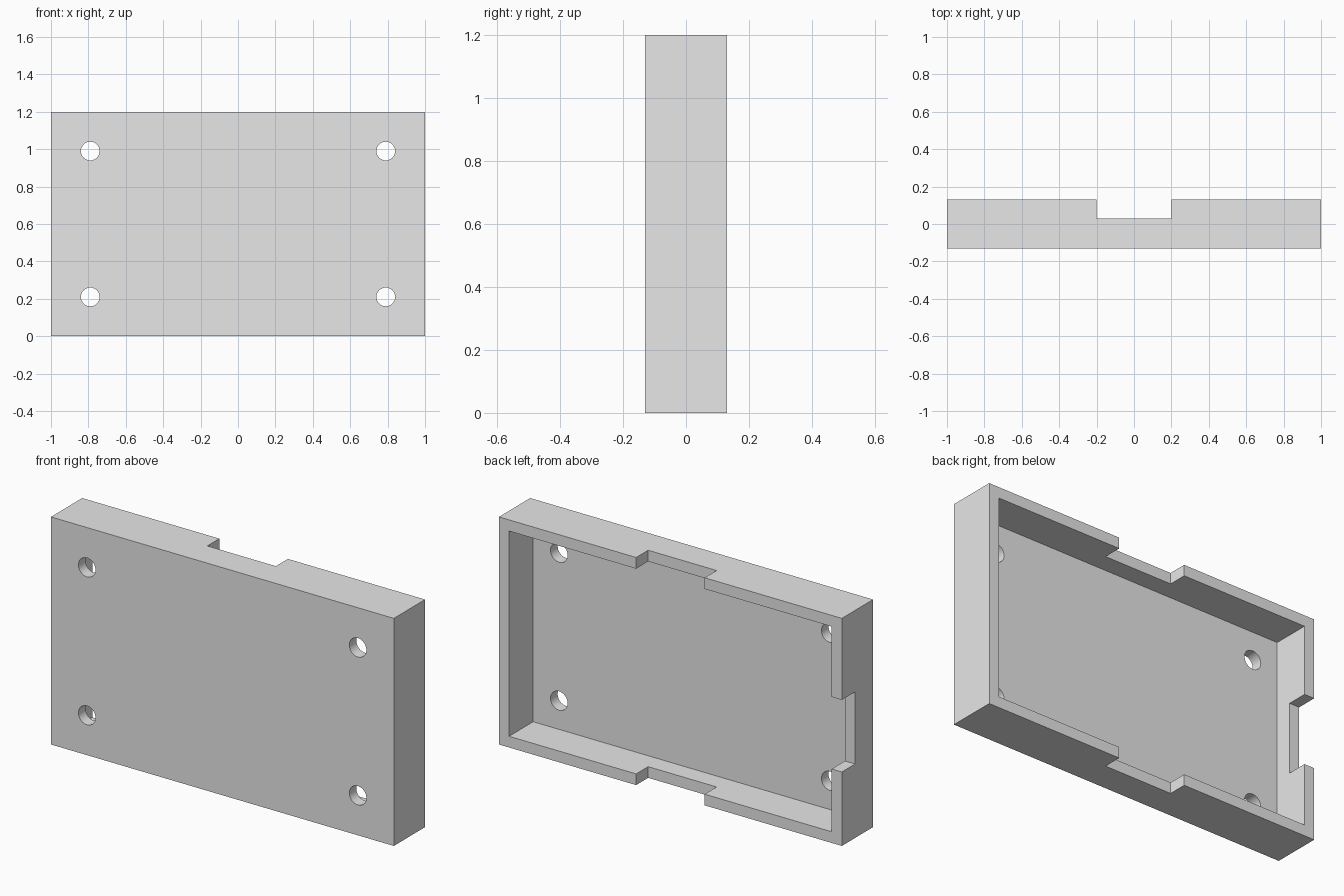
import bpy
from math import radians

if "Cube" in bpy.data.objects:
    bpy.data.objects.remove(bpy.data.objects["Cube"], do_unlink=True)

WIDTH, DEPTH, HEIGHT = 2.0, 0.26, 1.2
WALL = 0.059
BACK = DEPTH / 2
MID = HEIGHT / 2

grey = bpy.data.materials.new("plain grey")
grey.use_nodes = True
grey.diffuse_color = (0.8, 0.8, 0.8, 1)
grey.node_tree.nodes["Principled BSDF"].inputs["Base Color"].default_value = (0.8, 0.8, 0.8, 1)


def box(name, x, y, z):
    """Box spanning the given (min, max) ranges."""
    spans = (x, y, z)
    bpy.ops.mesh.primitive_cube_add(size=1, location=[(a + b) / 2 for a, b in spans])
    obj = bpy.context.object
    obj.name = name
    obj.scale = [b - a for a, b in spans]
    bpy.ops.object.transform_apply(location=True, rotation=False, scale=True)
    return obj


def cut(target, cutter):
    """Subtract the cutter from the target and discard it."""
    cutter.hide_render = True
    mod = target.modifiers.new("cut", "BOOLEAN")
    mod.operation = "DIFFERENCE"
    mod.solver = "EXACT"
    mod.object = cutter
    bpy.context.view_layer.objects.active = target
    bpy.ops.object.modifier_apply(modifier=mod.name)
    bpy.data.objects.remove(cutter, do_unlink=True)


# Tray body, open at the back
tray = box("tray", (-WIDTH / 2, WIDTH / 2), (-BACK, BACK), (0, HEIGHT))
tray.data.materials.append(grey)
cut(tray, box("cavity", (WALL - 1, 1 - WALL), (WALL - BACK, 0.5), (WALL, HEIGHT - WALL)))

# Notches through the top and bottom rims, and the one in the right rim
cut(tray, box("rim_notch", (-0.2, 0.2), (0.03, 0.4), (-0.1, HEIGHT + 0.1)))
cut(tray, box("side_notch", (-1.2, -0.7), (0.02, 0.4), (0.39, 0.77)))

# Screw holes near the four corners
for sx in (-1, 1):
    for sz in (-1, 1):
        bpy.ops.mesh.primitive_cylinder_add(
            vertices=32, radius=0.05, depth=0.2,
            location=(sx * 0.79, -BACK, MID + sz * 0.39), rotation=(radians(90), 0, 0))
        cut(tray, bpy.context.object)

bpy.ops.object.select_all(action="DESELECT")
tray.select_set(True)
bpy.context.view_layer.objects.active = tray
bpy.ops.object.shade_smooth_by_angle(angle=radians(30))
